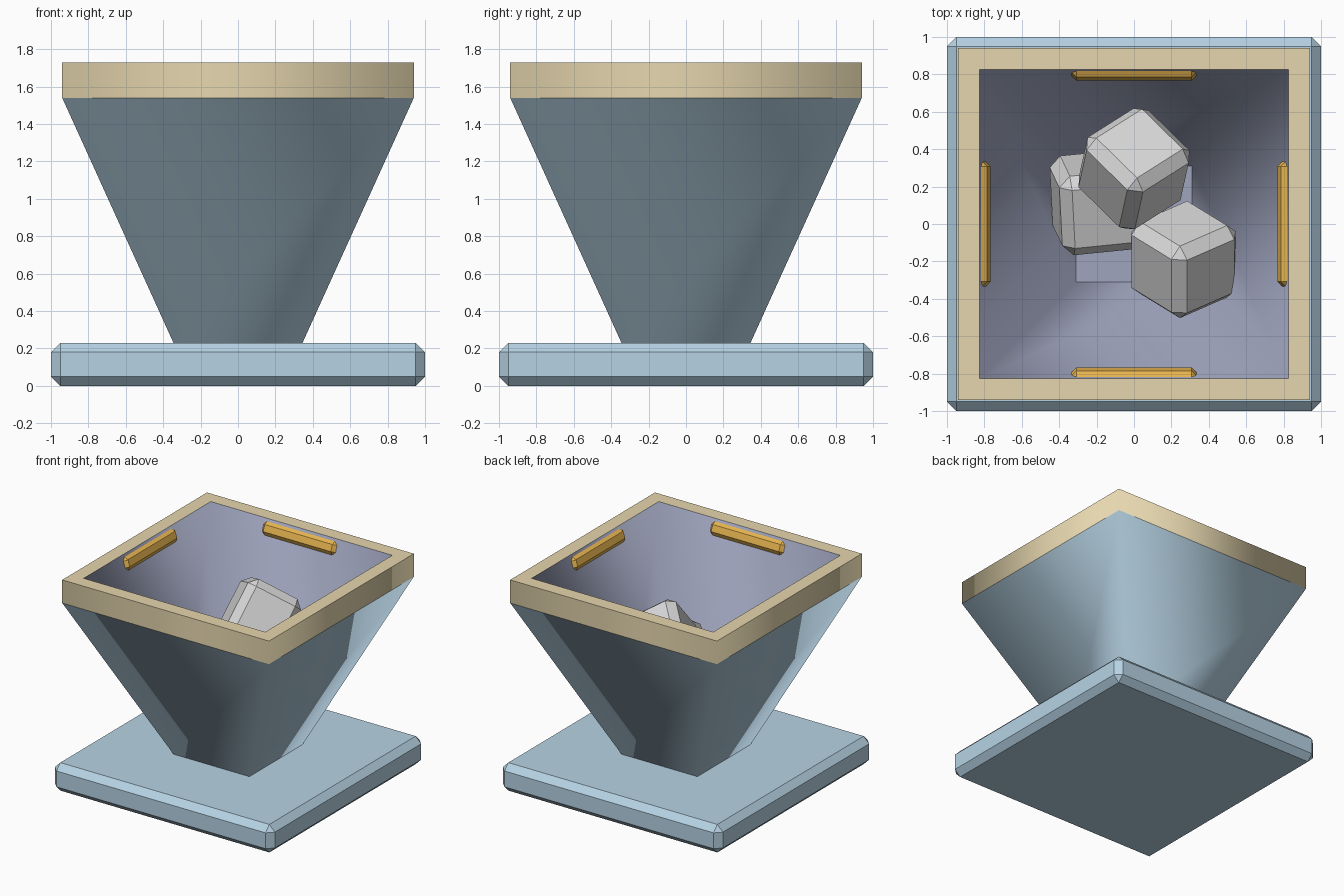
import bpy, bmesh, math
from mathutils import Matrix, Vector

if "Cube" in bpy.data.objects:
    bpy.data.objects.remove(bpy.data.objects["Cube"])


def material(name, rgb):
    m = bpy.data.materials.new(name)
    m.diffuse_color = (*rgb, 1)
    m.use_nodes = True
    m.node_tree.nodes["Principled BSDF"].inputs["Base Color"].default_value = m.diffuse_color
    return m


BLUE = material("pale_blue", (0.47, 0.65, 0.775))
TAN = material("tan", (0.79, 0.675, 0.425))
LILAC = material("grey_lilac", (0.35, 0.375, 0.515))
GOLD = material("gold", (0.82, 0.47, 0.08))
GREY = material("stone_grey", (0.70, 0.70, 0.71))


def finish(name, bm, mat):
    me = bpy.data.meshes.new(name)
    bm.to_mesh(me)
    bm.free()
    me.materials.append(mat)
    ob = bpy.data.objects.new(name, me)
    bpy.context.collection.objects.link(ob)
    return ob


def chamfered_box(name, size, mat, chamfer, matrix):
    bm = bmesh.new()
    bmesh.ops.create_cube(bm, size=1)
    bmesh.ops.scale(bm, vec=size, verts=bm.verts)
    bmesh.ops.bevel(bm, geom=bm.edges[:], offset=chamfer, segments=1,
                    affect='EDGES', profile=0.5)
    bm.transform(matrix)
    return finish(name, bm, mat)


def square_sweep(name, profile, mat, cap=False):
    """Square rings of (half width, z) joined; level faces flat, walls smooth."""
    bm = bmesh.new()
    rings = [[bm.verts.new((h * sx, h * sy, z))
              for sx, sy in ((-1, -1), (1, -1), (1, 1), (-1, 1))]
             for h, z in profile]
    for a, b in zip(rings, rings[1:]):
        for i in range(4):
            j = (i + 1) % 4
            f = bm.faces.new((a[i], a[j], b[j], b[i]))
            f.smooth = abs(a[0].co.z - b[0].co.z) > 0.001
    if cap:
        bm.faces.new(rings[-1])
    bm.normal_update()
    return finish(name, bm, mat)


# base slab
chamfered_box("base", (2, 2, 0.23), BLUE, 0.05, Matrix.Translation((0, 0, 0.115)))

# funnel: outer shell, rim and inner lining with its floor
square_sweep("hopper_shell", [(0.345, 0.23), (0.94, 1.54)], BLUE)
square_sweep("rim", [(0.94, 1.54), (0.94, 1.73), (0.825, 1.73)], TAN)
square_sweep("hopper_lining", [(0.825, 1.73), (0.31, 0.26)], LILAC, cap=True)

# four gold bars inside the rim, leaning with the wall and partly sunk into it
for i, side in enumerate(("back", "left", "front", "right")):
    place = (Matrix.Rotation(i * math.pi / 2, 4, 'Z')
             @ Matrix.Translation((0, 0.814, 1.655))
             @ Matrix.Rotation(-0.36, 4, 'X'))
    chamfered_box(side + "_bar", (0.675, 0.08, 0.115), GOLD, 0.03, place)


# three tumbled stones, oriented by the x and y rows of their rotation
def stone(name, centre, row_x, row_y):
    x = Vector(row_x).normalized()
    z = x.cross(Vector(row_y)).normalized()
    rot = Matrix((x, z.cross(x), z)).to_4x4()
    chamfered_box(name, (0.45, 0.45, 0.45), GREY, 0.06, Matrix.Translation(centre) @ rot)


stone("top_stone", (0, 0.295, 1.22), (-0.65, 0.73, -0.13), (0.62, 0.52, -0.62))
stone("right_stone", (0.265, -0.19, 0.88), (-0.645, 0.764, 0), (0.40, 0.33, -0.855))
stone("left_stone", (-0.195, 0.115, 0.8), (0.987, -0.049, 0.156), (0.099, 0.939, -0.33))
